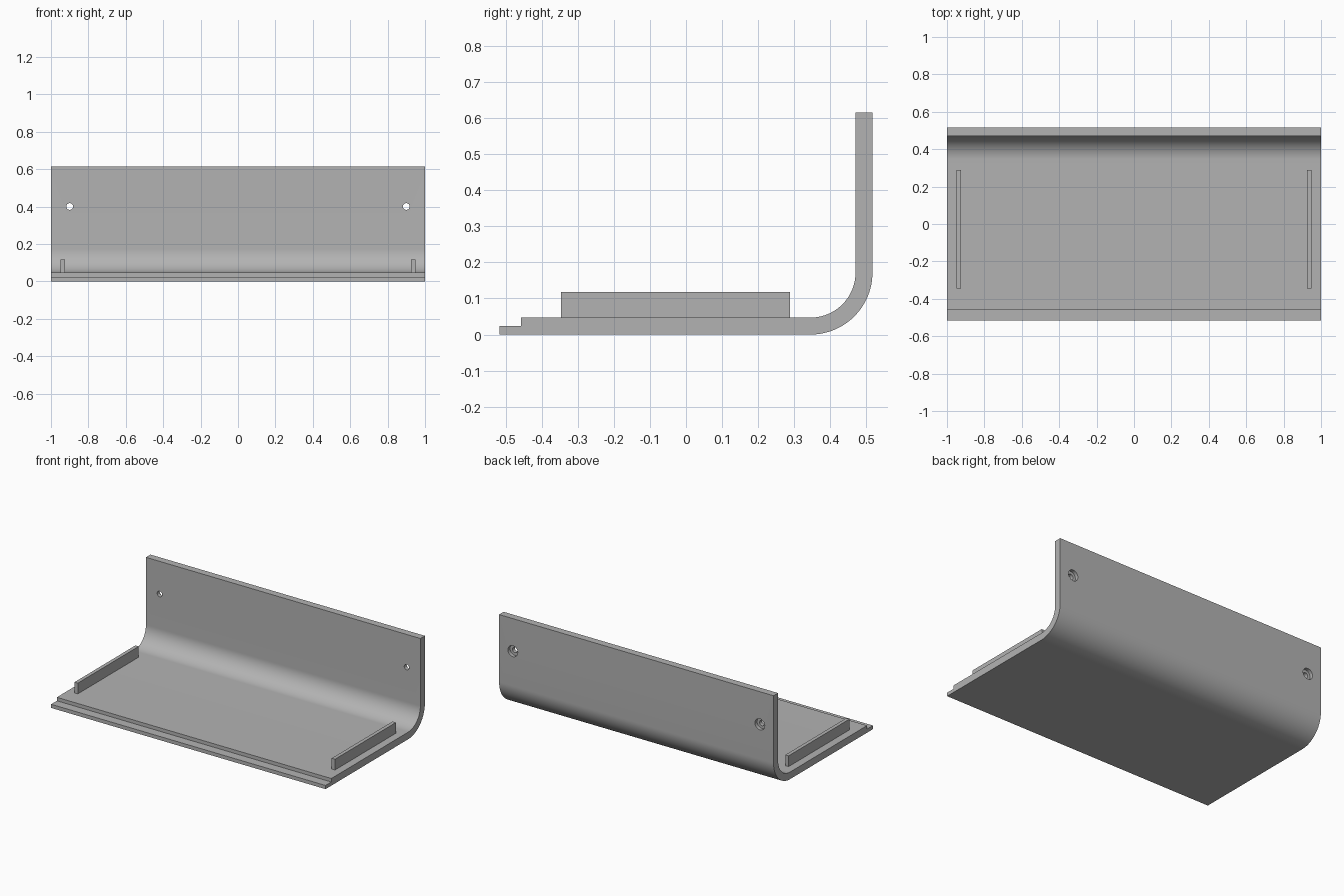
import bpy, bmesh, math

if "Cube" in bpy.data.objects:
    bpy.data.objects.remove(bpy.data.objects["Cube"])

grey = bpy.data.materials.new("plain grey")
grey.diffuse_color = (0.45, 0.45, 0.45, 1)
grey.use_nodes = True
grey.node_tree.nodes["Principled BSDF"].inputs["Base Color"].default_value = grey.diffuse_color


def make_object(name, bm):
    bmesh.ops.recalc_face_normals(bm, faces=bm.faces)
    mesh = bpy.data.meshes.new(name)
    bm.to_mesh(mesh)
    bm.free()
    mesh.materials.append(grey)
    obj = bpy.data.objects.new(name, mesh)
    bpy.context.collection.objects.link(obj)
    return obj


def arc(cy, cz, r, a0, a1, n=24):
    angles = [math.radians(a0 + (a1 - a0) * i / n) for i in range(n + 1)]
    return [(cy + r * math.cos(a), cz + r * math.sin(a)) for a in angles]


def extrude_profile(name, pts, x0, x1):
    bm = bmesh.new()
    face = bm.faces.new([bm.verts.new((x0, y, z)) for y, z in pts])
    ext = bmesh.ops.extrude_face_region(bm, geom=[face])
    verts = [v for v in ext["geom"] if isinstance(v, bmesh.types.BMVert)]
    bmesh.ops.translate(bm, vec=(x1 - x0, 0, 0), verts=verts)
    return make_object(name, bm)


def stepped_cutter(x, z, n=32):
    # narrow through hole that widens into a counterbore at the back
    bm = bmesh.new()
    rings = []
    for r, y in [(0.018, 0.40), (0.018, 0.494), (0.036, 0.494), (0.036, 0.56)]:
        rings.append([bm.verts.new((x + r * math.cos(2 * math.pi * i / n), y,
                                    z + r * math.sin(2 * math.pi * i / n)))
                      for i in range(n)])
    for a, b in zip(rings, rings[1:]):
        for i in range(n):
            j = (i + 1) % n
            bm.faces.new((a[i], a[j], b[j], b[i]))
    bm.faces.new(rings[0])
    bm.faces.new(rings[-1])
    return make_object("hole_cutter", bm)


# Bent plate: stepped front lip, floor, rounded bend, upright back
C_Y, C_Z, R_OUT, T = 0.345, 0.172, 0.172, 0.047
profile = ([(-0.517, 0)] + arc(C_Y, C_Z, R_OUT, -90, 0)
           + [(C_Y + R_OUT, 0.615), (C_Y + R_OUT - T, 0.615)]
           + arc(C_Y, C_Z, R_OUT - T, 0, -90)
           + [(-0.457, T), (-0.457, 0.024), (-0.517, 0.024)])
plate = extrude_profile("bent_plate", profile, -1, 1)

# Counterbored screw holes in the upright back
for x in (-0.9, 0.9):
    cutter = stepped_cutter(x, 0.4)
    mod = plate.modifiers.new("hole", 'BOOLEAN')
    mod.operation, mod.solver, mod.object = 'DIFFERENCE', 'EXACT', cutter
    bpy.context.view_layer.objects.active = plate
    bpy.ops.object.modifier_apply(modifier=mod.name)
    bpy.data.objects.remove(cutter)

bpy.ops.object.select_all(action='DESELECT')
plate.select_set(True)
bpy.context.view_layer.objects.active = plate
bpy.ops.object.shade_smooth_by_angle(angle=math.radians(30))

# Raised side rails
rail = [(-0.346, 0.045), (0.288, 0.045), (0.288, 0.118), (-0.346, 0.118)]
for name, side in (("left_rail", -1), ("right_rail", 1)):
    extrude_profile(name, rail, side * 0.925, side * 0.949)
